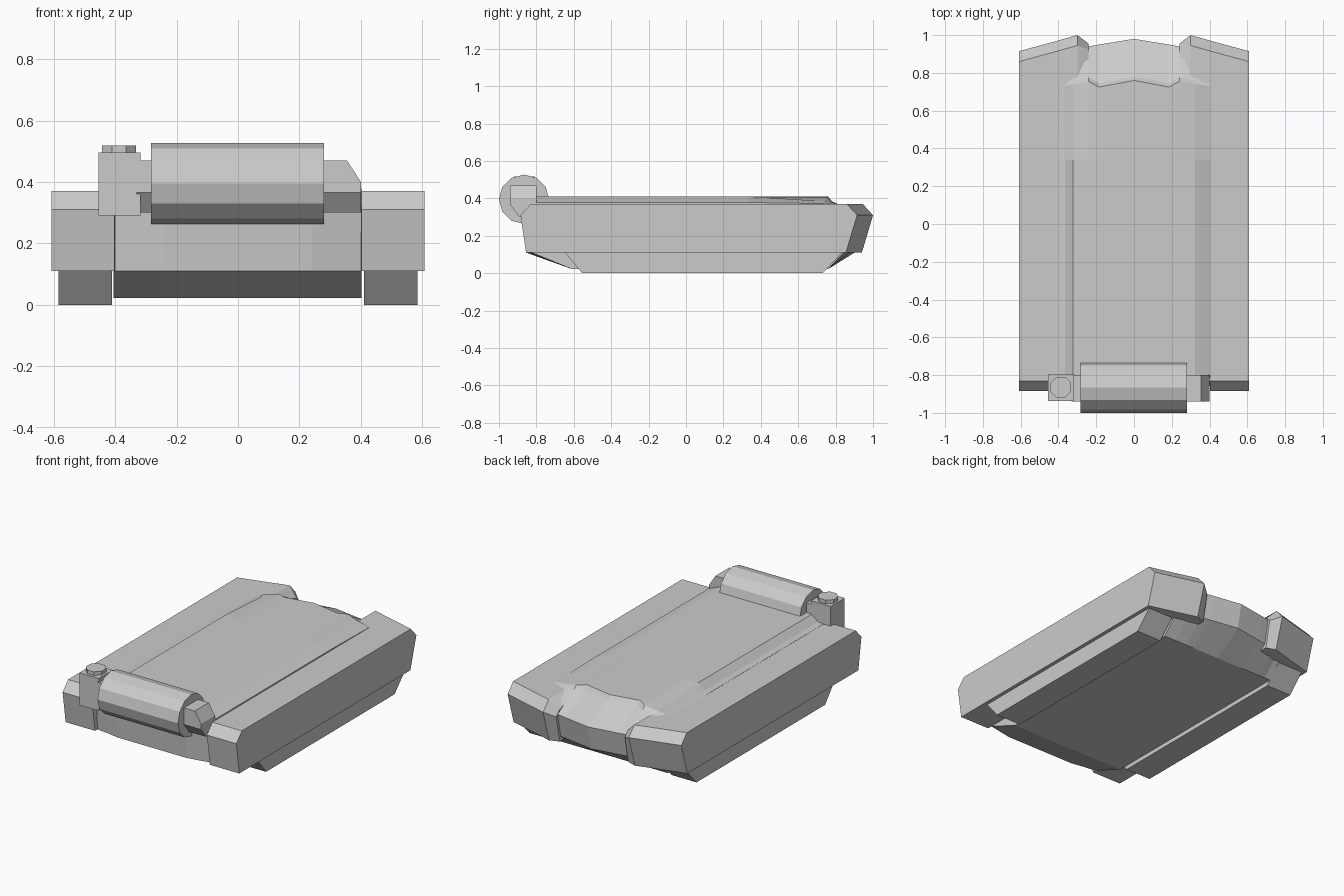
import bpy, bmesh, math

if "Cube" in bpy.data.objects:
    bpy.data.objects.remove(bpy.data.objects["Cube"])


def loft(name, sections, mirror=False):
    """Skin a list of (x, [(y, z), ...]) profiles of equal length along x."""
    bm = bmesh.new()
    rings = [[bm.verts.new((x, y, z)) for y, z in prof] for x, prof in sections]
    n = len(rings[0])
    for a, b in zip(rings, rings[1:]):
        for i in range(n):
            j = (i + 1) % n
            bm.faces.new((a[i], a[j], b[j], b[i]))
    bm.faces.new(rings[0])
    bm.faces.new(rings[-1][::-1])
    bmesh.ops.recalc_face_normals(bm, faces=bm.faces)
    me = bpy.data.meshes.new(name)
    bm.to_mesh(me)
    bm.free()
    ob = bpy.data.objects.new(name, me)
    bpy.context.collection.objects.link(ob)
    if mirror:
        ob.modifiers.new("mirror", 'MIRROR').use_mirror_merge = False
    return ob


def box(name, x0, x1, y0, y1, z0, z1):
    prof = [(y0, z0), (y1, z0), (y1, z1), (y0, z1)]
    return loft(name, [(x0, prof), (x1, prof)])


# side sponsons: angled rear, turning in towards the rear notch
def sponson(front, shift):
    return [(front + .03, .11), (front, .31), (-.83, .37), (.74, .37),
            (.86 + shift, .37), (.915 + shift, .31), (.855 + shift, .11)]


notch = [(-.80, .11), (-.80, .31), (-.80, .37), (.76, .37),
         (.925, .31), (.955, .28), (.92, .11)]
loft("side_sponson", [(.608, sponson(-.885, 0)), (.402, sponson(-.885, .056)),
                      (.400, sponson(-.83, .057)), (.30, sponson(-.83, .085)),
                      (.24, notch)], mirror=True)

# track blocks below the sponsons
track = [(-.65, .115), (-.555, 0), (.73, 0), (.84, .115)]
loft("track_block", [(.41, track), (.585, track)], mirror=True)


# central hull with raised deck, uneven deck edges and sloped rear
def hull(front, deck_z, lip_y, lip_z, step_z, rear_y, rear_z):
    return [(-.61, .022), (front, .11), (front - .015, .30), (-.82, .365),
            (-.80, deck_z), (.34, deck_z), (lip_y, lip_z), (lip_y + .02, step_z),
            (rear_y, rear_z), (rear_y - .03, .14), (.76, .022)]


loft("central_hull", [
    (-.405, hull(-.83, .371, .73, .366, .364, .90, .32)),
    (-.366, hull(-.835, .374, .73, .372, .366, .90, .32)),
    (-.322, hull(-.84, .41, .74, .385, .375, .92, .31)),
    (-.24, hull(-.855, .41, .755, .405, .385, .94, .29)),
    (-.185, hull(-.855, .41, .725, .41, .385, .95, .29)),
    (0, hull(-.855, .41, .76, .41, .385, .98, .29)),
    (.185, hull(-.855, .41, .725, .41, .385, .95, .29)),
    (.24, hull(-.855, .41, .755, .405, .385, .94, .29)),
    (.322, hull(-.84, .41, .74, .385, .375, .92, .31)),
    (.402, hull(-.825, .378, .73, .372, .366, .90, .32))])

# front crossbar with a chamfered right end
bar = [(-.94, .47), (-.94, .365), (-.89, .30), (-.80, .30), (-.80, .47)]
bar_end = [(y, min(z, .40)) for y, z in bar]
loft("front_crossbar", [(-.33, bar), (.355, bar), (.40, bar_end)])

# twelve-sided front drum
drum = [(-.866 + .134 * math.cos(i * math.pi / 6), .395 + .132 * math.sin(i * math.pi / 6))
        for i in range(12)]
loft("front_drum", [(-.283, drum), (.28, drum)])

# corner box with octagonal cap
box("corner_box", -.455, -.318, -.937, -.797, .29, .495)
bpy.ops.mesh.primitive_cylinder_add(vertices=8, radius=.06, depth=.03,
                                    location=(-.388, -.865, .503),
                                    rotation=(0, 0, math.pi / 8))
bpy.context.object.name = "corner_box_cap"
